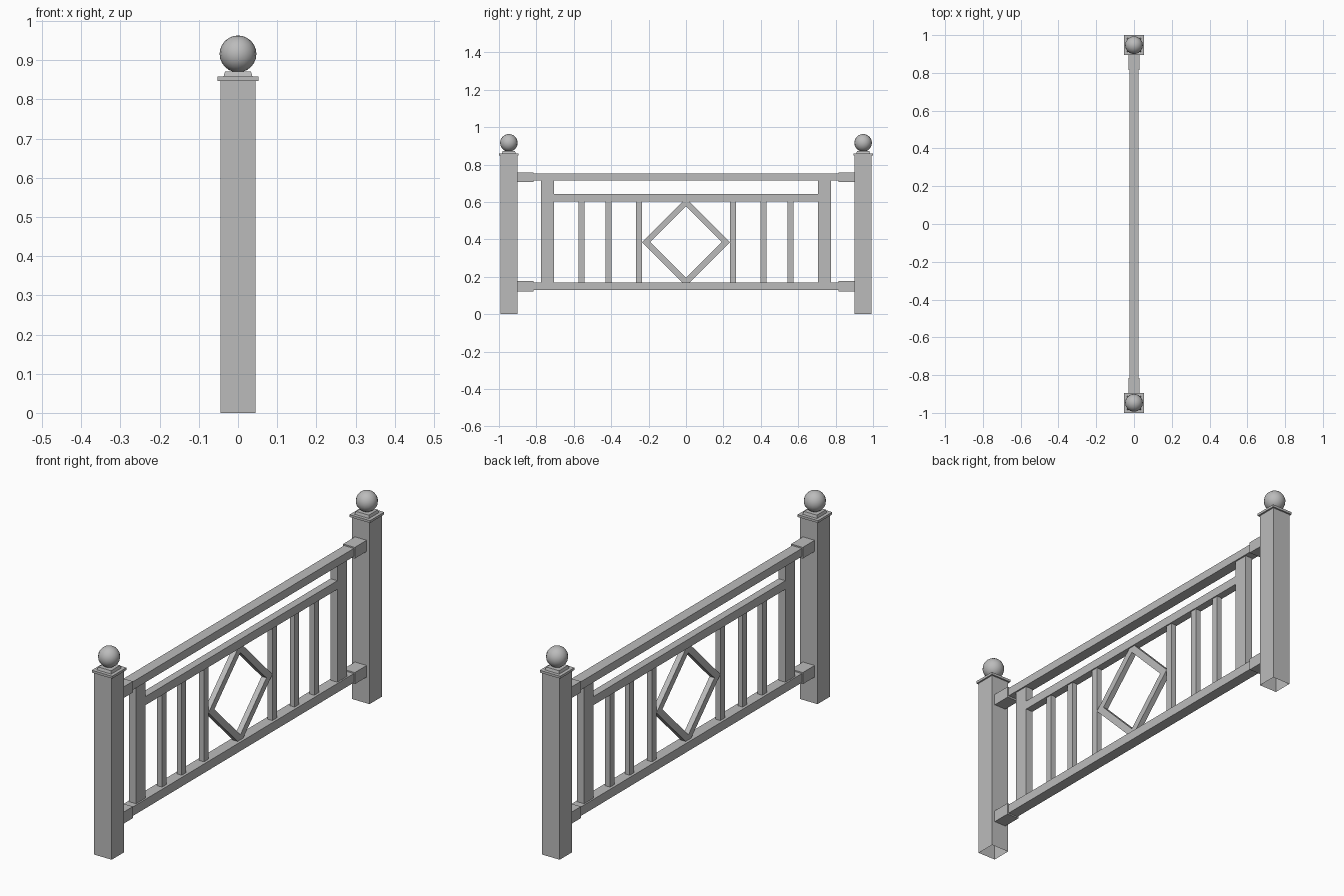
import bpy, bmesh, math
from mathutils import Matrix, Vector

cube = bpy.data.objects.get("Cube")
if cube:
    bpy.data.objects.remove(cube, do_unlink=True)

# Single painted finish
paint = bpy.data.materials.new("grey_paint")
paint.use_nodes = True
grey = (0.5, 0.5, 0.5, 1)
paint.diffuse_color = grey
paint.node_tree.nodes["Principled BSDF"].inputs["Base Color"].default_value = grey


def add_object(name, bm):
    mesh = bpy.data.meshes.new(name)
    bm.to_mesh(mesh)
    bm.free()
    mesh.materials.append(paint)
    obj = bpy.data.objects.new(name, mesh)
    bpy.context.collection.objects.link(obj)
    return obj


def box(name, half_x, y0, y1, z0, z1, taper=1.0, open_bottom=False):
    """Box centred on x = 0, optionally narrowing upward or without a floor."""
    bm = bmesh.new()
    bmesh.ops.create_cube(bm, size=1)
    for v in bm.verts:
        k = taper if v.co.z > 0 else 1.0
        v.co = Vector((v.co.x * 2 * half_x * k,
                       (y0 + y1) / 2 + v.co.y * (y1 - y0) * k,
                       (z0 + z1) / 2 + v.co.z * (z1 - z0)))
    if open_bottom:
        floor = [f for f in bm.faces if f.normal.z < -0.9]
        bmesh.ops.delete(bm, geom=floor, context='FACES_ONLY')
    return add_object(name, bm)


def square(name, half, y, z0, z1, **options):
    return box(name, half, y - half, y + half, z0, z1, **options)


# Horizontal rails
box("top_rail", 0.025, -0.905, 0.905, 0.714, 0.752)
box("bottom_rail", 0.025, -0.905, 0.905, 0.128, 0.170)
box("middle_rail", 0.018, -0.705, 0.705, 0.602, 0.642)

for side, end in ((-1, "front"), (1, "back")):
    # Post with stepped cap and ball finial
    y = side * 0.947
    square(end + "_post", 0.045, y, 0, 0.847, open_bottom=True)
    square(end + "_post_cap", 0.0525, y, 0.847, 0.858)
    square(end + "_finial_base", 0.037, y, 0.858, 0.871, taper=0.9)
    bm = bmesh.new()
    bmesh.ops.create_uvsphere(bm, u_segments=16, v_segments=12, radius=0.047,
                              matrix=Matrix.Translation((0, y, 0.916)))
    ball = add_object(end + "_ball_finial", bm)
    ball.data.shade_smooth()

    # Sleeves joining the rails to the post
    y0, y1 = sorted((side * 0.815, side * 0.903))
    box(end + "_upper_sleeve", 0.030, y0, y1, 0.706, 0.758)
    box(end + "_lower_sleeve", 0.030, y0, y1, 0.122, 0.176)

    # Wide upright
    y0, y1 = sorted((side * 0.705, side * 0.774))
    box(end + "_upright", 0.018, y0, y1, 0.170, 0.714)

    # Slim balusters
    for i, offset in enumerate((0.251, 0.415, 0.559)):
        y = side * offset
        box(f"{end}_baluster_{i + 1}", 0.0125, y - 0.0165, y + 0.0165, 0.170, 0.602)

# Diamond frame: two square loops joined into a ring
bm = bmesh.new()
rings = []
for x in (-0.0125, 0.0125):
    for radius in (0.235, 0.191):
        rings.append([bm.verts.new((x, radius * math.cos(i * math.pi / 2),
                                    0.385 + radius * math.sin(i * math.pi / 2)))
                      for i in range(4)])
back_out, back_in, front_out, front_in = rings
for a, b in ((back_out, back_in), (back_in, front_in),
             (front_in, front_out), (front_out, back_out)):
    for i in range(4):
        j = (i + 1) % 4
        bm.faces.new((a[i], a[j], b[j], b[i]))
bmesh.ops.recalc_face_normals(bm, faces=bm.faces)
add_object("diamond_frame", bm)
